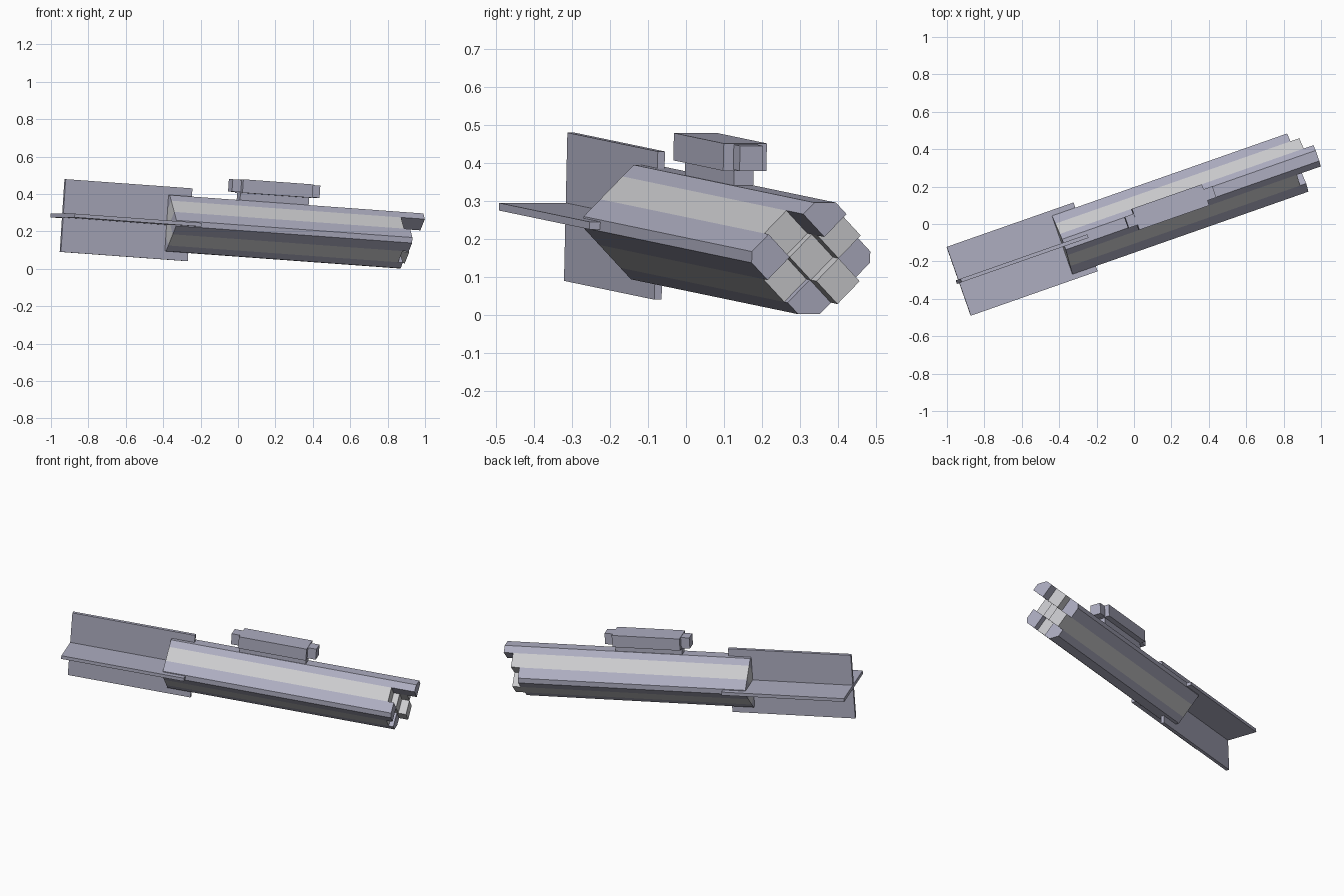
import bpy
import bmesh
import math
from mathutils import Matrix, Vector

cube = bpy.data.objects.get("Cube")
if cube:
    bpy.data.objects.remove(cube, do_unlink=True)


def material(name, rgb):
    mat = bpy.data.materials.new(name)
    mat.use_nodes = True
    mat.diffuse_color = (*rgb, 1)
    mat.node_tree.nodes["Principled BSDF"].inputs["Base Color"].default_value = (*rgb, 1)
    return mat


lilac = material("lilac grey", (0.42, 0.42, 0.53))
pale = material("pale grey", (0.6, 0.6, 0.62))

# Whole model is yawed and pitched slightly nose down
POSE = (Matrix.Translation((-0.008, 0.019, 0.217))
        @ Matrix.Rotation(math.radians(19.3), 4, 'Z')
        @ Matrix.Rotation(math.radians(3.94), 4, 'Y'))


def prism(name, outline, x0, x1, mat):
    """Extrude a (y, z) outline along the long axis."""
    bm = bmesh.new()
    face = bm.faces.new([bm.verts.new((x0, y, z)) for y, z in outline])
    ext = bmesh.ops.extrude_face_region(bm, geom=[face])
    tip = [v for v in ext["geom"] if isinstance(v, bmesh.types.BMVert)]
    bmesh.ops.translate(bm, verts=tip, vec=(x1 - x0, 0, 0))
    bmesh.ops.recalc_face_normals(bm, faces=bm.faces)
    mesh = bpy.data.meshes.new(name)
    bm.to_mesh(mesh)
    bm.free()
    mesh.materials.append(mat)
    obj = bpy.data.objects.new(name, mesh)
    obj.matrix_world = POSE
    bpy.context.collection.objects.link(obj)
    return obj


def box(name, x0, x1, half_y, z0, z1, mat=lilac):
    outline = [(-half_y, z0), (half_y, z0), (half_y, z1), (-half_y, z1)]
    return prism(name, outline, x0, x1, mat)


# Body: three by three bundle of square rods standing on a corner
CELL = 0.085
BACK = -0.4
TURN = Matrix.Rotation(math.radians(45), 2)


def rod_outline(i, j):
    corners = [(-1, -1), (1, -1), (1, 1), (-1, 1)]
    points = []
    for n, (a, b) in enumerate(corners):
        p = Vector((i + a / 2, j + b / 2)) * CELL
        if (a, b) == (i, j):
            # Cut the outermost corner flat
            leg = 0.042 if i == j else 0.021
            for m in (n - 1, (n + 1) % 4):
                q = Vector((i + corners[m][0] / 2, j + corners[m][1] / 2)) * CELL
                points.append(p + (q - p).normalized() * leg)
        else:
            points.append(p)
    return [TURN @ p for p in points]


rods = {
    "top_rod": (1, 1, 1.04), "bottom_rod": (-1, -1, 0.932),
    "right_rod": (-1, 1, 0.94), "left_rod": (1, -1, 0.935),
    "upper_left_rod": (1, 0, 0.985), "lower_left_rod": (0, -1, 0.985),
    "upper_right_rod": (0, 1, 0.905), "lower_right_rod": (-1, 0, 0.905),
    "centre_rod": (0, 0, 0.94),
}
for name, (i, j, tip) in rods.items():
    prism(name, rod_outline(i, j), BACK, tip, lilac if i and j else pale)

# Crossed tail fins
box("horizontal_fin", -0.987, -0.267, 0.195, -0.01, 0.01)
box("vertical_fin", -0.987, -0.267, 0.01, -0.195, 0.195)

# Sight on its pylon, with a narrow tab at each end
box("pylon", 0.0, 0.39, 0.027, 0.13, 0.2)
box("sight_body", 0.0, 0.397, 0.06, 0.19, 0.262)
box("sight_back_tab", -0.05, 0.0, 0.032, 0.193, 0.259)
box("sight_front_tab", 0.397, 0.447, 0.032, 0.193, 0.259)
